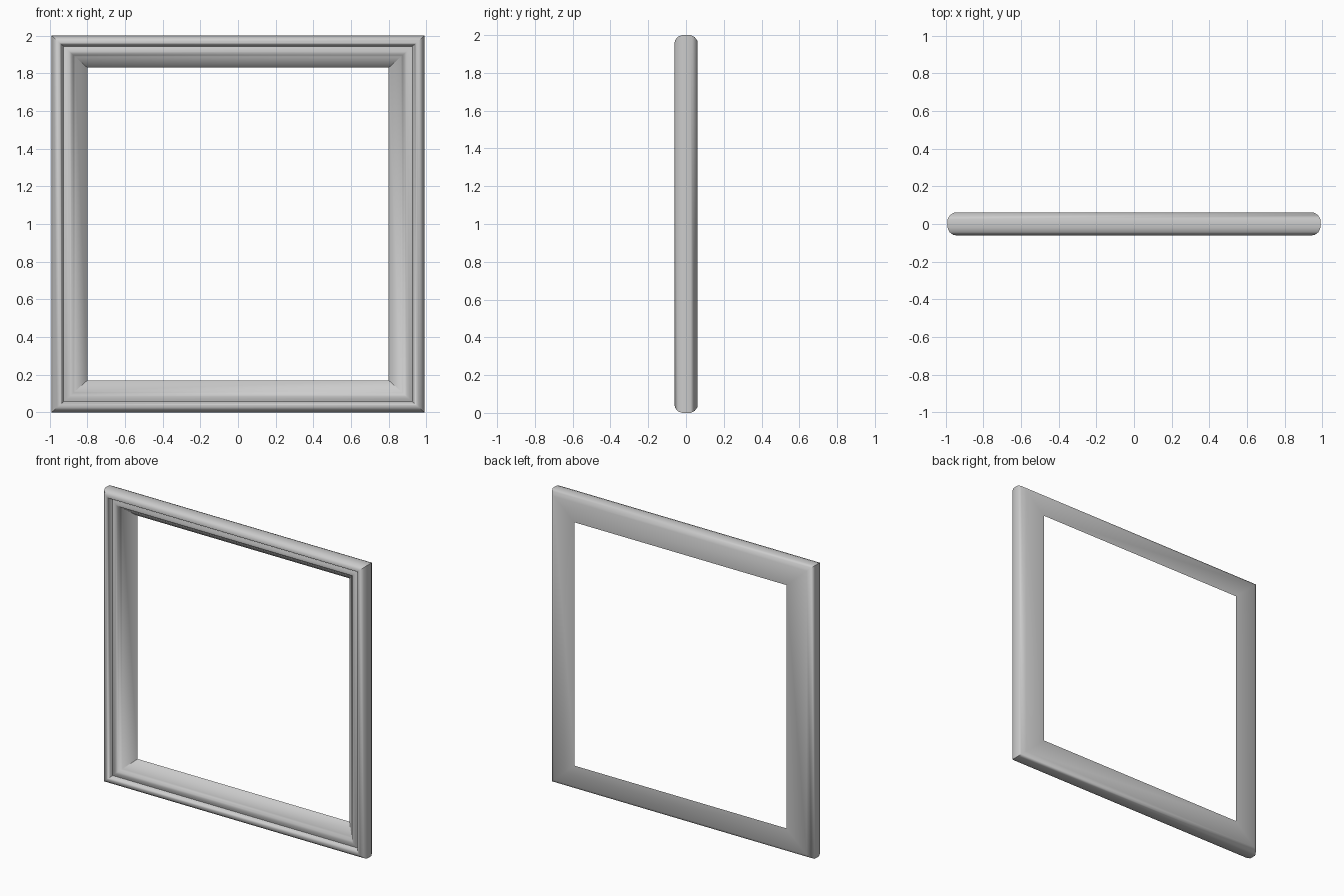
import bpy, bmesh, math

if "Cube" in bpy.data.objects:
    bpy.data.objects.remove(bpy.data.objects["Cube"])

# Moulding cross-section: (fraction of bar width inward from outer edge, depth y)
PROFILE = [
    (0.0, 0.025), (0.0, -0.02), (0.05, -0.043), (0.15, -0.057), (0.22, -0.06), (0.26, -0.055),  # outer roll
    (0.29, -0.035), (0.33, -0.027),                             # groove
    (0.41, -0.034), (0.49, -0.038), (0.56, -0.032),             # inner bead
    (0.61, -0.016), (0.66, -0.011),                             # small step
    (1.0, 0.06),                                                # slope to opening
    (0.19, 0.062), (0.06, 0.046),                               # flat back and rounded rear edge
]
HALF_W, HALF_H = 0.99, 1.0      # outer half size
BAR_X, BAR_Z = 0.19, 0.17       # bar widths: sides, top and bottom

# Sweep the section around four mitred corners
bm = bmesh.new()
rings = []
for sx, sz in ((-1, -1), (1, -1), (1, 1), (-1, 1)):
    rings.append([bm.verts.new((sx * (HALF_W - BAR_X * t), y, 1 + sz * (HALF_H - BAR_Z * t)))
                  for t, y in PROFILE])
n = len(PROFILE)
for i in range(4):
    a, b = rings[i], rings[(i + 1) % 4]
    for j in range(n):
        k = (j + 1) % n
        bm.faces.new((a[j], b[j], b[k], a[k]))
bmesh.ops.recalc_face_normals(bm, faces=bm.faces)

mesh = bpy.data.meshes.new("picture_frame")
bm.to_mesh(mesh)
bm.free()
frame = bpy.data.objects.new("picture_frame", mesh)
bpy.context.collection.objects.link(frame)

# Smooth moulding with crisp mitres
bpy.context.view_layer.objects.active = frame
frame.select_set(True)
bpy.ops.object.shade_smooth_by_angle(angle=math.radians(50))
